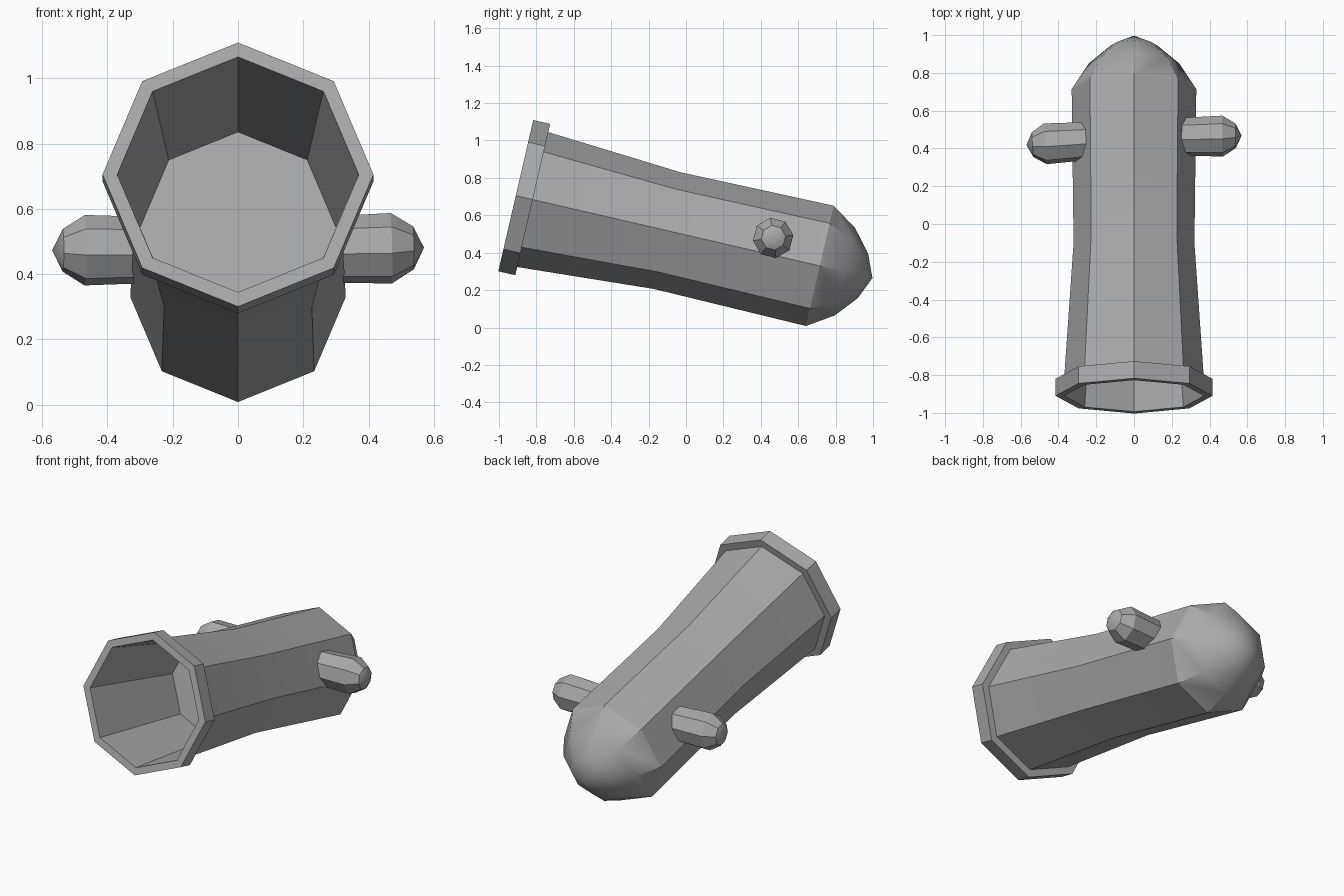
import bpy, bmesh, math
from mathutils import Matrix, Vector

cube = bpy.data.objects.get("Cube")
if cube:
    bpy.data.objects.remove(cube, do_unlink=True)

iron = bpy.data.materials.new("grey_iron")
iron.use_nodes = True
GREY = (0.4, 0.4, 0.4, 1)
iron.diffuse_color = GREY
iron.node_tree.nodes["Principled BSDF"].inputs["Base Color"].default_value = GREY

SIDES = 8


def frame(origin, axis, up):
    """Matrix whose z runs along axis and whose y leans towards up."""
    z = Vector(axis).normalized()
    x = Vector(up).cross(z).normalized()
    y = z.cross(x)
    m = Matrix((x, y, z)).transposed().to_4x4()
    m.translation = origin
    return m


def lathe(name, profile, matrix, phase=0.0):
    """Turn (radius, distance) points into an eight-sided solid; radius 0 is a pole."""
    bm = bmesh.new()
    rings = []
    for r, t in profile:
        if r == 0:
            rings.append([bm.verts.new((0, 0, t))] * SIDES)
            continue
        angles = [phase + math.tau * i / SIDES for i in range(SIDES)]
        rings.append([bm.verts.new((r * math.cos(a), r * math.sin(a), t)) for a in angles])
    for low, high in zip(rings, rings[1:]):
        for i in range(SIDES):
            j = (i + 1) % SIDES
            bm.faces.new(dict.fromkeys((low[i], low[j], high[j], high[i])))
    bmesh.ops.transform(bm, matrix=matrix, verts=bm.verts)
    bmesh.ops.recalc_face_normals(bm, faces=bm.faces)
    mesh = bpy.data.meshes.new(name)
    bm.to_mesh(mesh)
    bm.free()
    mesh.materials.append(iron)
    obj = bpy.data.objects.new(name, mesh)
    bpy.context.collection.objects.link(obj)
    bpy.ops.object.select_all(action="DESELECT")
    obj.select_set(True)
    bpy.context.view_layer.objects.active = obj
    bpy.ops.object.shade_smooth_by_angle(angle=math.radians(30))
    return obj


# Barrel: bore floor, bore, muzzle lip, waisted body and domed breech
tilt = math.radians(13)
barrel_profile = [
    (0, 0.72), (0.30, 0.72), (0.37, 0),
    (0.415, 0), (0.415, 0.093), (0.37, 0.093),
    (0.32, 0.83), (0.33, 1.668),
    (0.24, 1.806), (0.122, 1.905), (0, 1.957),
]
barrel_frame = frame((0, -0.91, 0.705), (0, math.cos(tilt), -math.sin(tilt)), (0, 0, 1))
lathe("barrel", barrel_profile, barrel_frame)

# Trunnions: stubby side pegs with blunt tips
peg_profile = [(0, 0), (0.1, 0), (0.109, 0.27), (0.066, 0.338), (0, 0.37)]
for side, name, y_base, y_tip in ((1, "left_trunnion", 0.46, 0.468), (-1, "right_trunnion", 0.442, 0.418)):
    base = Vector((side * 0.2, y_base, 0.474))
    tip = Vector((side * 0.57, y_tip, 0.477 + side * 0.004))
    lathe(name, peg_profile, frame(base, tip - base, (0, 0, 1)), side * math.radians(8))
